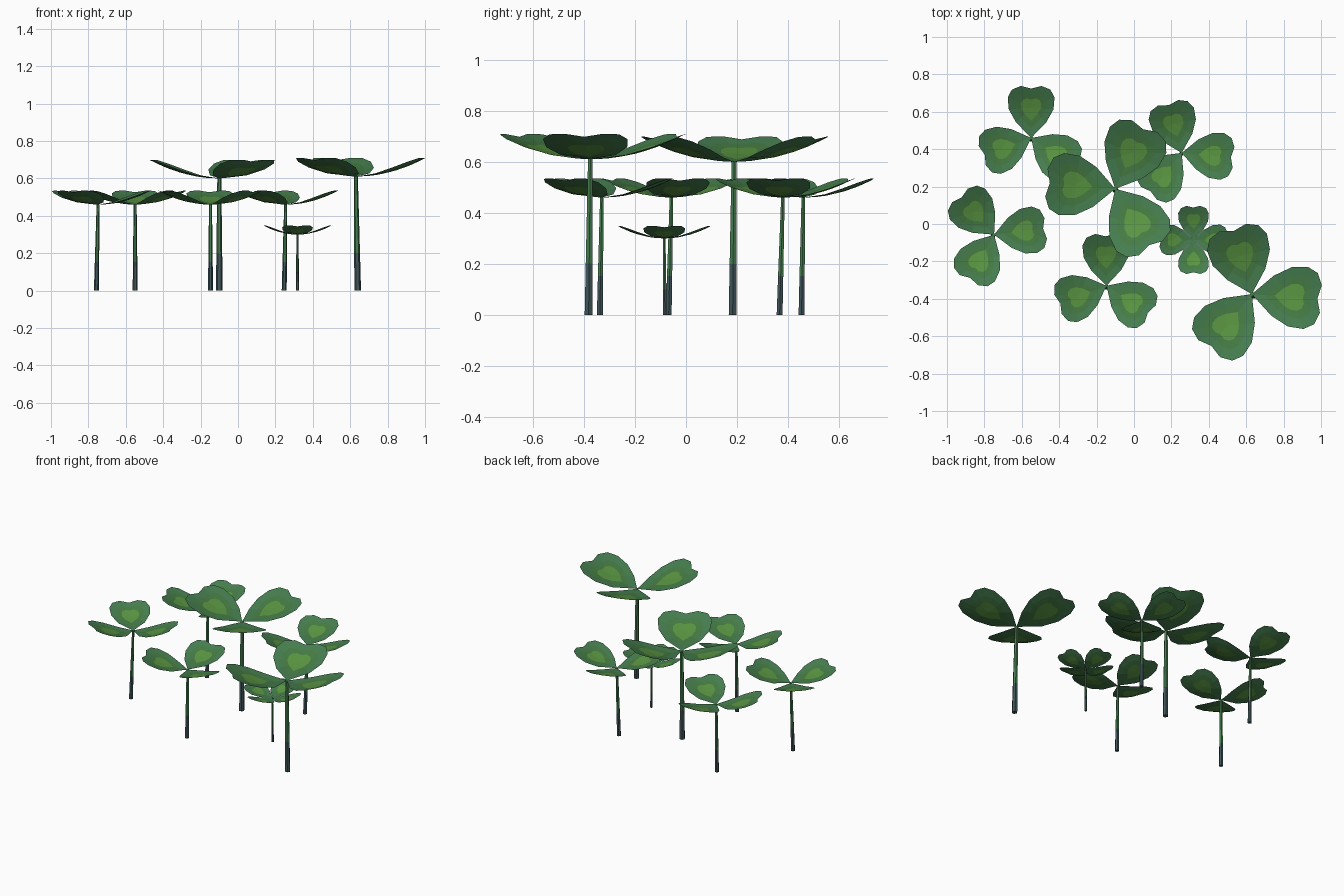
import bpy, bmesh, math
from mathutils import Vector

if "Cube" in bpy.data.objects:
    bpy.data.objects.remove(bpy.data.objects["Cube"])


def material(name, r, g, b):
    m = bpy.data.materials.new(name)
    lin = [((c / 255 + 0.055) / 1.055) ** 2.4 for c in (r, g, b)]
    m.diffuse_color = (*lin, 1)
    m.use_nodes = True
    m.node_tree.nodes["Principled BSDF"].inputs["Base Color"].default_value = m.diffuse_color
    return m


LEAF = material("leaf green", 70, 126, 80)
MID = material("warm leaf green", 70, 124, 68)
LIGHT = material("light leaf patch", 90, 150, 66)
BASE = material("grey green stem base", 64, 86, 90)

# Half outline of one heart-shaped leaflet (along, across), unit length
HALF = [(0, 0), (0.3, 0.29), (0.55, 0.43), (0.78, 0.45), (0.93, 0.37), (1.0, 0.2), (0.95, 0)]
OUTLINE = HALF + [(u, -v) for u, v in HALF[-2:0:-1]]
PATCH_CENTRE = 0.58


def make_object(name, bm, mats):
    bm.normal_update()
    me = bpy.data.meshes.new(name)
    bm.to_mesh(me)
    bm.free()
    for m in mats:
        me.materials.append(m)
    ob = bpy.data.objects.new(name, me)
    bpy.context.collection.objects.link(ob)
    return ob


def leaves(name, loc, length, angles):
    """Whorl of cupped leaflets, each built from shrinking rings with a patch."""
    bm = bmesh.new()
    for a in angles:
        ca, sa = math.cos(math.radians(a)), math.sin(math.radians(a))

        def point(u, v):
            z = 0.265 * min(math.hypot(u, v), 1.01) ** 2
            return bm.verts.new(Vector((u * ca - v * sa, u * sa + v * ca, z)) * length)

        rings = []
        for s in (1.0, 0.68, 0.43):
            rings.append([point(PATCH_CENTRE + (u - PATCH_CENTRE) * s, v * s) for u, v in OUTLINE])
        n = len(OUTLINE)
        for k in range(2):
            for i in range(n):
                j = (i + 1) % n
                f = bm.faces.new((rings[k][j], rings[k][i], rings[k + 1][i], rings[k + 1][j]))
                f.normal_update()
                if f.normal.z < 0:
                    f.normal_flip()
                f.material_index = k
        mid = point(PATCH_CENTRE, 0)
        for i in range(n):
            f = bm.faces.new((rings[2][i], rings[2][(i + 1) % n], mid))
            f.normal_update()
            if f.normal.z < 0:
                f.normal_flip()
            f.material_index = 2
    ob = make_object(name, bm, (LEAF, MID, LIGHT))
    ob.location = loc


def stem(name, foot, top, radius):
    """Tapered six-sided stem with a darker lower third."""
    bm = bmesh.new()
    foot, top = Vector(foot), Vector(top)
    rings = []
    for t, s in ((0, 1.0), (0.33, 0.88), (1, 0.6)):
        c = foot.lerp(top, t)
        rings.append([bm.verts.new(c + Vector((math.cos(i * math.pi / 3), math.sin(i * math.pi / 3), 0)) * radius * s)
                      for i in range(6)])
    for k in range(2):
        for i in range(6):
            j = (i + 1) % 6
            f = bm.faces.new((rings[k][i], rings[k][j], rings[k + 1][j], rings[k + 1][i]))
            f.material_index = 1 - k
    bm.faces.new(rings[0][::-1]).material_index = 1
    bm.faces.new(rings[2])
    make_object(name, bm, (LEAF, BASE))


THREE = (0, 110, 236)
# name, leaf centre, stem foot (x, y), leaf length, turn, leaflet angles
PLANTS = [
    ("tall_right", (0.63, -0.375, 0.61), (0.64, -0.382), 0.37, -4, THREE),
    ("tall_middle", (-0.10, 0.188, 0.60), (-0.10, 0.183), 0.37, 65, THREE),
    ("medium_back_left", (-0.55, 0.46, 0.46), (-0.55, 0.453), 0.278, 90, THREE),
    ("medium_left", (-0.748, -0.057, 0.46), (-0.757, -0.068), 0.278, 131, THREE),
    ("medium_back_right", (0.255, 0.38, 0.46), (0.247, 0.367), 0.278, -5, THREE),
    ("medium_front", (-0.147, -0.33, 0.46), (-0.147, -0.338), 0.278, 91, THREE),
    ("small_four_leaf", (0.318, -0.085, 0.30), (0.318, -0.083), 0.182, 0, (0, 90, 180, 270)),
]
for name, top, foot, length, turn, angles in PLANTS:
    leaves(name + "_leaves", top, length, [turn + a for a in angles])
    stem(name + "_stem", (*foot, 0), (top[0], top[1], top[2] + 0.002), 0.048 * length)
